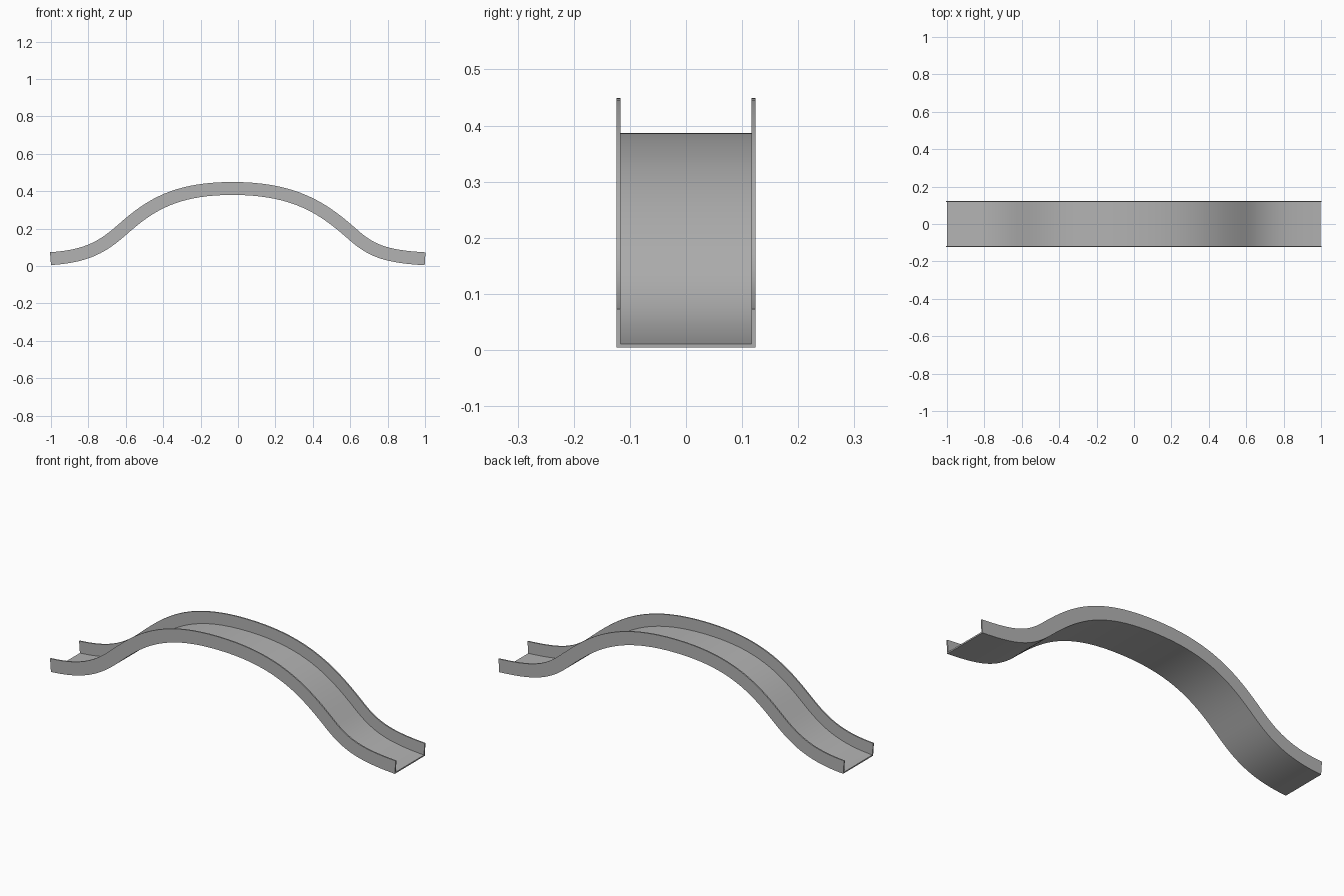
import bpy
import bmesh
from mathutils import Vector
from mathutils.geometry import interpolate_bezier

cube = bpy.data.objects.get("Cube")
if cube:
    bpy.data.objects.remove(cube)

grey = bpy.data.materials.new("light grey")
grey.use_nodes = True
colour = (0.45, 0.45, 0.45, 1)
grey.diffuse_color = colour
grey.node_tree.nodes["Principled BSDF"].inputs["Base Color"].default_value = colour

# Underside path: (x, z), unit-ish tangent, handle lengths before and after
knots = [
    ((-1.0, 0.005), (1, 0.06), 0, 0.2),
    ((-0.6, 0.165), (0.75, 0.66), 0.14, 0.18),
    ((-0.03, 0.38), (1, 0), 0.31, 0.34),
    ((0.6, 0.135), (0.75, -0.66), 0.2, 0.14),
    ((0.998, 0.004), (1, -0.06), 0.2, 0),
]
path = []
for (p, t, _, out), (q, u, back, _) in zip(knots, knots[1:]):
    p, t, q, u = (Vector(v) for v in (p, t, q, u))
    path += interpolate_bezier(p, p + t * out, q - u * back, q, 20)[:-1]
path.append(Vector(knots[-1][0]))


def sweep(name, y0, y1, low, high):
    """Sweep a rectangle along the path, measured square to it."""
    bm = bmesh.new()
    rings = []
    for i, p in enumerate(path):
        d = path[min(i + 1, len(path) - 1)] - path[max(i - 1, 0)]
        n = Vector((-d.y, d.x)).normalized()
        ring = []
        for y, h in ((y0, low), (y1, low), (y1, high), (y0, high)):
            s = p + n * h
            ring.append(bm.verts.new((s.x, y, s.y)))
        rings.append(ring)
    for a, b in zip(rings, rings[1:]):
        for k in range(4):
            j = (k + 1) % 4
            bm.faces.new((a[k], a[j], b[j], b[k]))
    bm.faces.new(rings[0])
    bm.faces.new(rings[-1][::-1])
    bmesh.ops.recalc_face_normals(bm, faces=bm.faces)
    mesh = bpy.data.meshes.new(name)
    bm.to_mesh(mesh)
    bm.free()
    mesh.materials.append(grey)
    obj = bpy.data.objects.new(name, mesh)
    bpy.context.collection.objects.link(obj)
    bpy.ops.object.select_all(action="DESELECT")
    obj.select_set(True)
    bpy.context.view_layer.objects.active = obj
    bpy.ops.object.shade_smooth_by_angle()


# Channel floor and its two side walls
sweep("floor", -0.117, 0.117, 0, 0.007)
sweep("right_wall", -0.124, -0.117, 0, 0.069)
sweep("left_wall", 0.117, 0.124, 0, 0.069)
